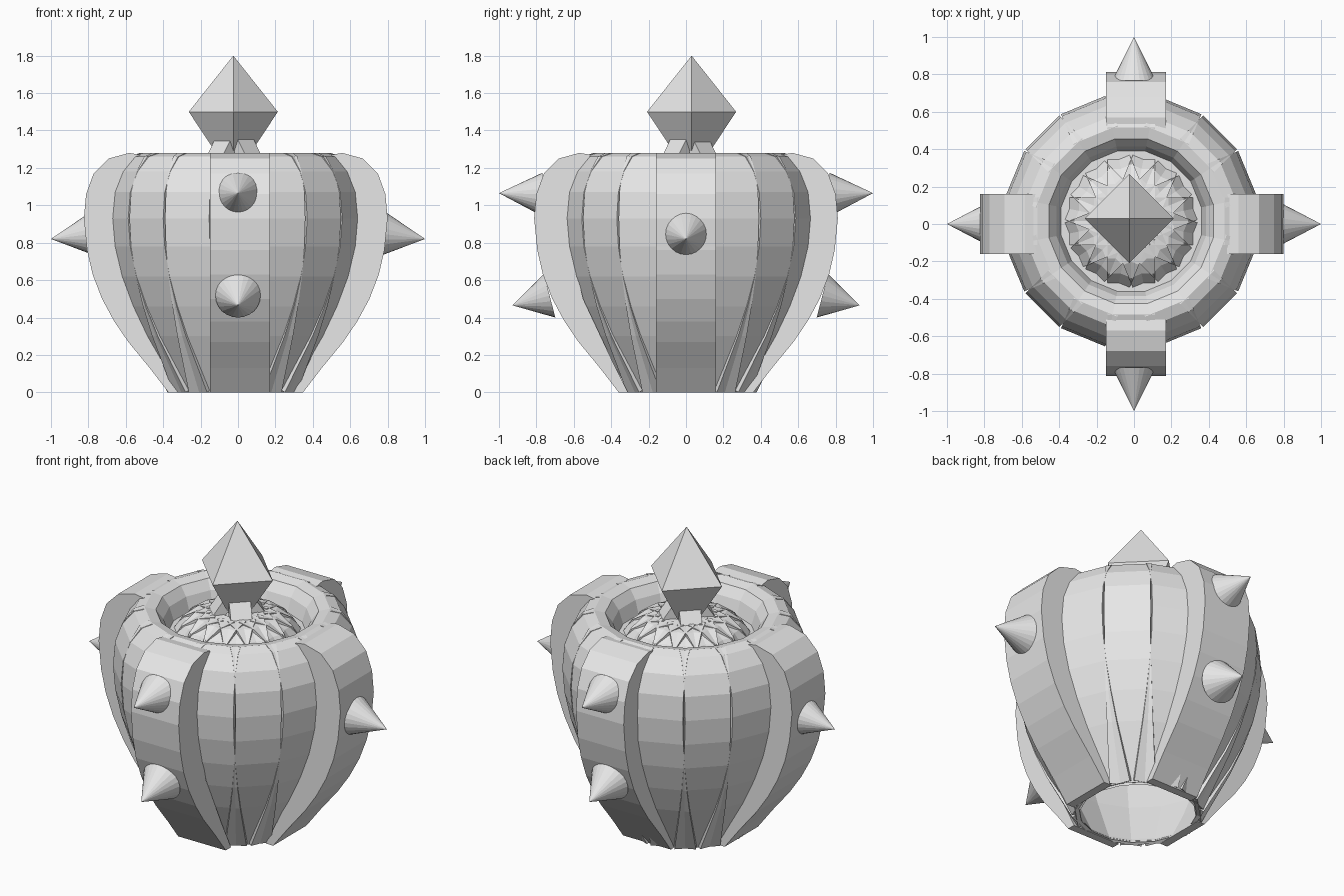
import bpy, bmesh, math
from mathutils import Matrix, Vector

cube = bpy.data.objects.get("Cube")
if cube:
    bpy.data.objects.remove(cube, do_unlink=True)

GREY = (0.8, 0.8, 0.8, 1)
grey = bpy.data.materials.new("light_grey")
grey.use_nodes = True
grey.diffuse_color = GREY
grey.node_tree.nodes["Principled BSDF"].inputs["Base Color"].default_value = GREY


def finish(name, bm, matrix=None):
    mesh = bpy.data.meshes.new(name)
    bm.to_mesh(mesh)
    bm.free()
    mesh.materials.append(grey)
    obj = bpy.data.objects.new(name, mesh)
    bpy.context.scene.collection.objects.link(obj)
    if matrix:
        obj.matrix_world = matrix
    return obj


def band(name, profile, width, angle, thickness, center):
    """Bent strip that follows a radius/height profile, facing one direction."""
    bm = bmesh.new()
    rows = [[bm.verts.new((r, s * width / 2, z)) for s in (-1, 1)] for r, z in profile]
    for a, b in zip(rows, rows[1:]):
        bm.faces.new((a[0], a[1], b[1], b[0]))
    obj = finish(name, bm, Matrix.Translation(center) @ Matrix.Rotation(angle, 4, "Z"))
    solid = obj.modifiers.new("thickness", "SOLIDIFY")
    solid.thickness = thickness
    solid.offset = -1


def slab(name, profile, width, angle, center):
    """Closed side outline extruded across its width."""
    bm = bmesh.new()
    face = bm.faces.new([bm.verts.new((r, -width / 2, z)) for r, z in profile])
    new = bmesh.ops.extrude_face_region(bm, geom=[face])["geom"]
    verts = [v for v in new if isinstance(v, bmesh.types.BMVert)]
    bmesh.ops.translate(bm, vec=(0, width, 0), verts=verts)
    bmesh.ops.recalc_face_normals(bm, faces=bm.faces)
    finish(name, bm, Matrix.Translation(center) @ Matrix.Rotation(angle, 4, "Z"))


def lathe(name, profile, steps, center):
    bm = bmesh.new()
    verts = [bm.verts.new((r, 0, z)) for r, z in profile]
    edges = [bm.edges.new(pair) for pair in zip(verts, verts[1:])]
    bmesh.ops.spin(bm, geom=verts + edges, axis=(0, 0, 1), cent=(0, 0, 0),
                   angle=math.tau, steps=steps, use_duplicate=False)
    bmesh.ops.remove_doubles(bm, verts=bm.verts, dist=0.0005)
    bmesh.ops.recalc_face_normals(bm, faces=bm.faces)
    finish(name, bm, Matrix.Translation(center) @ Matrix.Rotation(math.pi / steps, 4, "Z"))


def spike(name, base, tip, radius):
    base, tip = Vector(base), Vector(tip)
    axis = tip - base
    start = base - axis * 0.15
    bm = bmesh.new()
    length = (tip - start).length
    bmesh.ops.create_cone(bm, cap_ends=True, segments=24, radius1=radius * 1.15,
                          radius2=0, depth=length)
    rot = axis.to_track_quat("Z", "Y").to_matrix().to_4x4()
    finish(name, bm, Matrix.Translation((start + tip) / 2) @ rot)


# Inner shell, open underneath, with a ring top, a groove and a low dome
center = Vector((-0.015, 0.015, 0))
core = [(.32, 0), (.46, .3), (.59, .62), (.63, .93), (.59, 1.16), (.5, 1.24),
        (.42, 1.22), (.37, 1.1), (.31, 1.1), (.24, 1.19), (.1, 1.24), (0, 1.24)]
lathe("inner_shell", core, 16, center)

# Twelve narrow panels between the ribs, and four beneath them
panel = [(.34, 0), (.42, .15), (.5, .3), (.57, .46), (.625, .62), (.66, .78),
         (.672, .93), (.66, 1.07), (.62, 1.18), (.56, 1.26), (.5, 1.28),
         (.44, 1.265), (.4, 1.21), (.375, 1.13), (.33, 1.13), (.28, 1.2),
         (.2, 1.25), (.1, 1.27)]
for i in range(16):
    band(f"panel_{i + 1}", panel, 0.255, i * math.tau / 16, 0.025, center)

# Four thick ribs facing the main directions
rib = [(.36, 0), (.46, .13), (.575, .27), (.65, .38), (.715, .5), (.765, .63),
       (.795, .76), (.812, .93), (.8, 1.06), (.76, 1.17), (.68, 1.25), (.57, 1.28),
       (.51, 1.27), (.54, 1.2), (.62, 1.05), (.62, .8), (.55, .5), (.4, .18), (.31, 0)]
sides = ("left", "back", "right", "front")
for i, side in enumerate(sides):
    slab(f"{side}_rib", rib, 0.32, i * math.pi / 2, (-.012 if i % 2 == 0 else .01, 0, 0))

# Spikes: one on each side, two on front and back
for name, s in (("left", 1), ("right", -1)):
    spike(f"{name}_spike", (.79 * s, 0, .845), (s, 0, .82), .11)
for name, s in (("front", -1), ("back", 1)):
    spike(f"{name}_upper_spike", (0, .80 * s, 1.06), (0, s, 1.065), .1)
    spike(f"{name}_lower_spike", (0, .755 * s, .51), (0, .928 * s, .465), .105)

# Small leaning petals under the crystal
for i in range(4):
    bm = bmesh.new()
    bmesh.ops.create_cube(bm, size=1, matrix=Matrix.Diagonal((.06, .12, .15, 1)))
    place = (Matrix.Translation((-.02, .02, 1.28))
             @ Matrix.Rotation(math.pi / 4 + i * math.pi / 2, 4, "Z")
             @ Matrix.Translation((.1, 0, 0)) @ Matrix.Rotation(-.6, 4, "Y"))
    finish(f"petal_{i + 1}", bm, place)

# Four-sided crystal on top
bm = bmesh.new()
ring = [bm.verts.new((.238 * math.cos(a), .238 * math.sin(a), 1.5))
        for a in (0, math.pi / 2, math.pi, -math.pi / 2)]
top, low = bm.verts.new((0, 0, 1.8)), bm.verts.new((0, 0, 1.14))
for i in range(4):
    a, b = ring[i], ring[(i + 1) % 4]
    bm.faces.new((a, b, top))
    bm.faces.new((b, a, low))
finish("crystal", bm, Matrix.Translation((-.025, .03, 0)))
